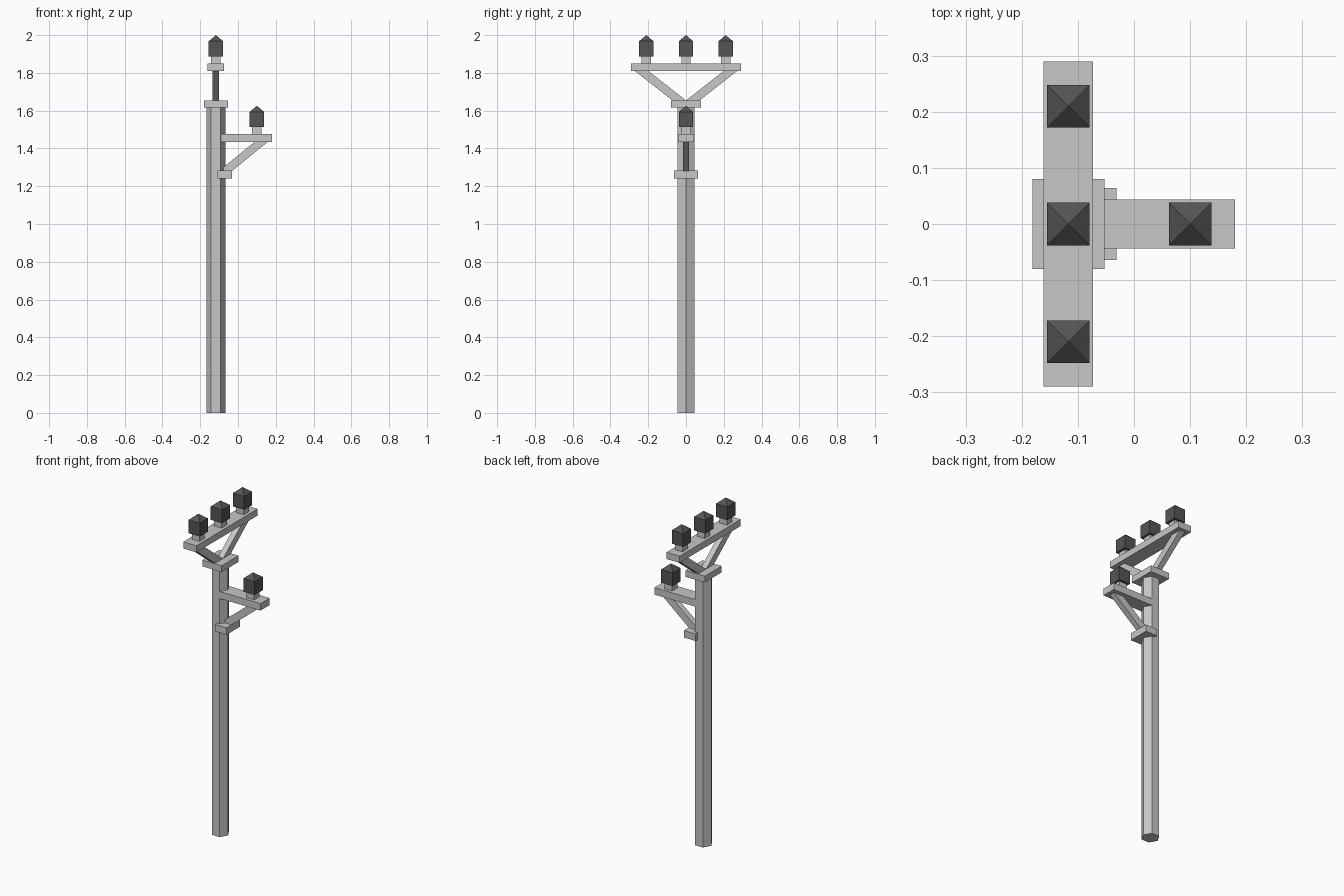
import bpy, bmesh, math

if "Cube" in bpy.data.objects:
    bpy.data.objects.remove(bpy.data.objects["Cube"])

PX = -0.117  # pole axis x


def material(name, v):
    m = bpy.data.materials.new(name)
    m.diffuse_color = (v, v, v, 1)
    m.use_nodes = True
    m.node_tree.nodes["Principled BSDF"].inputs["Base Color"].default_value = m.diffuse_color
    return m


GREY = material("light_grey", 0.57)
DARK = material("charcoal", 0.09)


def make(name, verts, faces, mat):
    me = bpy.data.meshes.new(name)
    me.from_pydata(verts, [], faces)
    bm = bmesh.new()
    bm.from_mesh(me)
    bmesh.ops.recalc_face_normals(bm, faces=bm.faces)
    bm.to_mesh(me)
    bm.free()
    me.materials.append(mat)
    ob = bpy.data.objects.new(name, me)
    bpy.context.collection.objects.link(ob)
    return ob


def prism(name, bottom, top, mat):
    """Solid between two matching loops of points."""
    n = len(bottom)
    sides = [(i, (i + 1) % n, n + (i + 1) % n, n + i) for i in range(n)]
    return make(name, bottom + top,
                sides + [tuple(range(n)), tuple(range(n, 2 * n))], mat)


def rect(x0, x1, y0, y1, z):
    return [(x0, y0, z), (x1, y0, z), (x1, y1, z), (x0, y1, z)]


def box(name, x0, x1, hy, z0, z1, mat=GREY):
    return prism(name, rect(x0, x1, -hy, hy, z0), rect(x0, x1, -hy, hy, z1), mat)


def insulator(name, x, y, z):
    """Small stub carrying a dark block with a pyramid top."""
    s, w = 0.025, 0.038
    prism(name + "_stub", rect(x - s, x + s, y - s, y + s, z),
          rect(x - s, x + s, y - s, y + s, z + 0.039), GREY)
    v = (rect(x - w, x + w, y - w, y + w, z + 0.038)
         + rect(x - w, x + w, y - w, y + w, z + 0.118) + [(x, y, z + 0.15)])
    f = [(0, 1, 2, 3)]
    for i in range(4):
        j = (i + 1) % 4
        f += [(i, j, 4 + j, 4 + i), (4 + i, 4 + j, 8)]
    make(name + "_block", v, f, DARK)


# hexagonal pole
ring = [(PX + 0.051 * math.cos(i * math.pi / 3), 0.051 * math.sin(i * math.pi / 3))
        for i in range(6)]
prism("pole", [(x, y, 0) for x, y in ring], [(x, y, 1.62) for x, y in ring], GREY)

# top plate, crossarm and its mirrored braces
box("pole_cap", PX - 0.064, PX + 0.064, 0.08, 1.617, 1.655)
box("crossarm", PX - 0.044, PX + 0.044, 0.29, 1.81, 1.85)
b = 0.017
for s, side in ((-1, "left"), (1, "right")):
    prism("crossarm_brace_" + side,
          rect(PX - b, PX + b, 0, s * 0.072, 1.654),
          rect(PX - b, PX + b, s * 0.2, s * 0.272, 1.811), GREY)
for i, y in enumerate((-0.21, 0, 0.21)):
    insulator(f"top_insulator_{i + 1}", PX, y, 1.85)

# lower side arm with bracket, brace and insulator
box("side_arm", -0.11, 0.18, 0.0435, 1.434, 1.476)
box("side_bracket", -0.109, -0.031, 0.064, 1.24, 1.282)
prism("side_arm_brace", rect(-0.1, -0.031, -b, b, 1.281),
      rect(0.088, 0.158, -b, b, 1.435), GREY)
insulator("side_insulator", 0.1, 0, 1.476)
